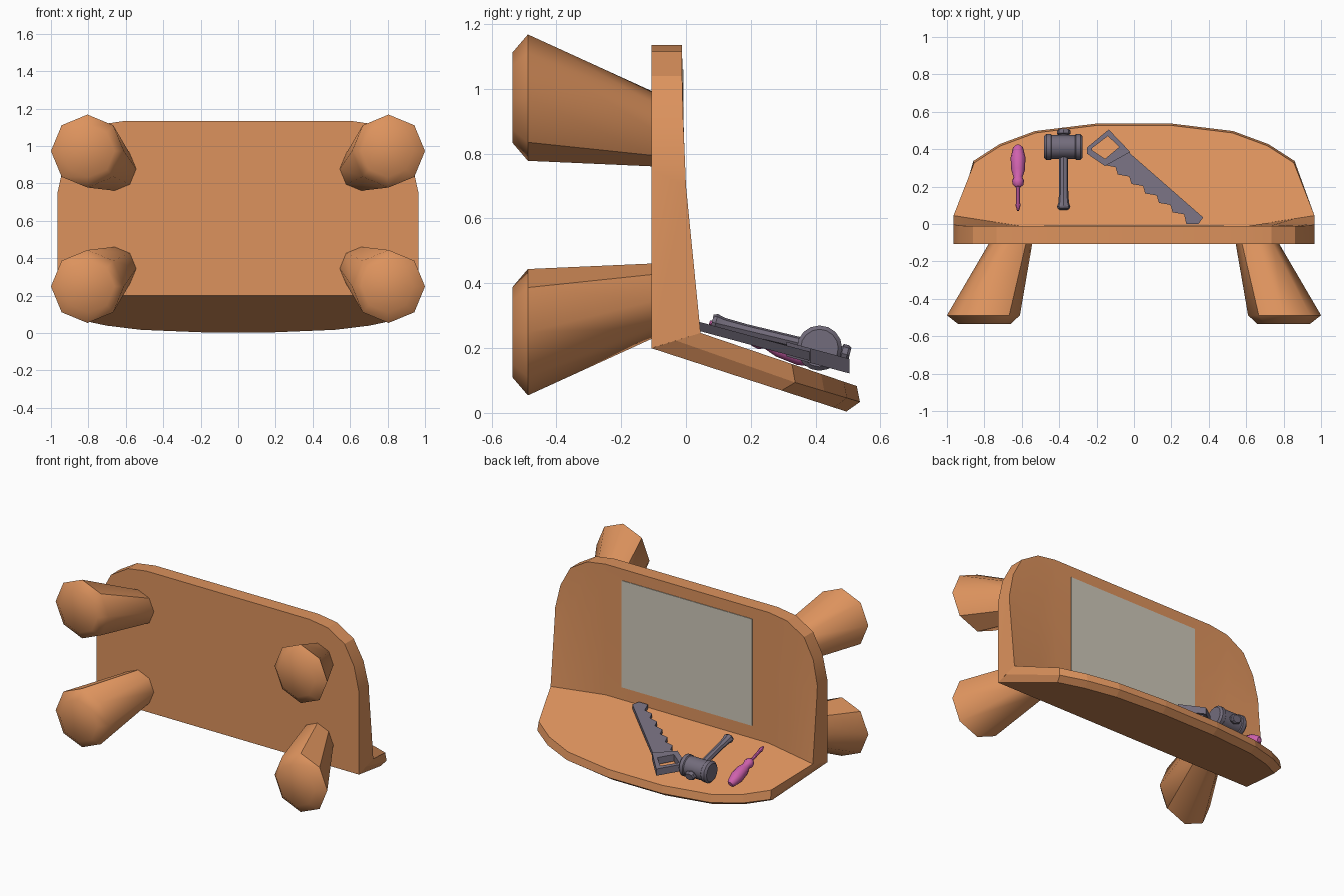
import bpy, bmesh, math
from mathutils import Vector

if "Cube" in bpy.data.objects:
    bpy.data.objects.remove(bpy.data.objects["Cube"])


def material(name, rgb):
    m = bpy.data.materials.new(name)
    m.diffuse_color = (*rgb, 1)
    m.use_nodes = True
    m.node_tree.nodes["Principled BSDF"].inputs["Base Color"].default_value = m.diffuse_color
    return m


WOOD = material("wood", (0.72, 0.29, 0.11))
STEEL = material("steel", (0.17, 0.15, 0.20))
PINK = material("pink", (0.62, 0.12, 0.42))
PANE = material("pane", (0.62, 0.58, 0.49))


def finish(name, bm, mat, smooth=None):
    bmesh.ops.remove_doubles(bm, verts=bm.verts, dist=1e-5)
    bmesh.ops.recalc_face_normals(bm, faces=bm.faces)
    me = bpy.data.meshes.new(name)
    bm.to_mesh(me)
    bm.free()
    ob = bpy.data.objects.new(name, me)
    bpy.context.collection.objects.link(ob)
    me.materials.append(mat)
    if smooth:
        bpy.ops.object.select_all(action='DESELECT')
        ob.select_set(True)
        bpy.context.view_layer.objects.active = ob
        bpy.ops.object.shade_smooth_by_angle(angle=math.radians(smooth))
    return ob


def loft(name, rings, mat, smooth=None):
    """Closed rings of equal length joined and capped."""
    bm = bmesh.new()
    vs = [[bm.verts.new(p) for p in r] for r in rings]
    n = len(vs[0])
    for a, b in zip(vs, vs[1:]):
        for i in range(n):
            j = (i + 1) % n
            bm.faces.new((a[i], a[j], b[j], b[i]))
    bm.faces.new(vs[0])
    bm.faces.new(vs[-1])
    return finish(name, bm, mat, smooth)


def lathe(name, start, axis, profile, sides, mat, smooth=None, squash=1):
    """Profile of (distance along axis, radius) turned around the axis."""
    a = Vector(axis).normalized()
    u = Vector((1, 0, 0)) if abs(a.x) < 0.9 else Vector((0, 1, 0))
    u = (u - a * u.dot(a)).normalized()
    w = a.cross(u)
    ang = [2 * math.pi * i / sides for i in range(sides)]
    rings = [[Vector(start) + a * d + (u * math.cos(t) + w * math.sin(t) * squash) * r
              for t in ang] for d, r in profile]
    return loft(name, rings, mat, smooth)


def mirrored(half):
    """Right half of an outline, followed by its left half."""
    return half + [(-x, y) for x, y in reversed(half)]


# Upright panel, with its lower side edges flaring forward
BACK, FRONT = -0.107, -0.012


def front_y(x, z):
    amount = 0.057 - 0.1 * (z - 0.25) if z < 0.7 else max(0, 0.012 - 0.04 * (z - 0.7))
    return FRONT + amount * max(0, (abs(x) - 0.6) / 0.365)


def shelf_top(y):
    return 0.262 - 0.34 * y


columns = mirrored([(0.965, 0.75), (0.93, 0.91), (0.86, 1.04), (0.735, 1.115), (0.6, 1.135)])
bm = bmesh.new()
cols, back_top, back_low = [], [], []
for x, top in columns:
    yb = front_y(x, 0.25)
    cols.append([bm.verts.new(p) for p in ((x, yb, shelf_top(yb)),
                 (x, front_y(x, 0.7), 0.7), (x, front_y(x, top), top))])
    back_top.append(bm.verts.new((x, BACK, top)))
    back_low.append(bm.verts.new((x, BACK, 0.2)))
for i in range(len(cols) - 1):
    a, b = cols[i], cols[i + 1]
    for k in (0, 1):
        bm.faces.new((a[k], b[k], b[k + 1], a[k + 1]))
    bm.faces.new((a[2], b[2], back_top[i + 1], back_top[i]))
    bm.faces.new((a[0], b[0], back_low[i + 1], back_low[i]))
    bm.faces.new((back_top[i], back_top[i + 1], back_low[i + 1], back_low[i]))
for i in (0, -1):
    bm.faces.new(cols[i] + [back_top[i], back_low[i]])
finish("upright_panel", bm, WOOD, 20)

# Sloping shelf: top, widest and lower outlines
edge = [(0.86, 0.34), (0.72, 0.43), (0.53, 0.50), (0.2, 0.54)]


def shelf_ring(grow, back_ys, height):
    half = [(0.965, back_ys[0])] + [(x * (1 + grow * 0.5), y + grow) for x, y in edge]
    back = [(x, y) for (x, _), y in zip(columns, back_ys)][1:-1]
    return [(x, y, height(y)) for x, y in mirrored(half) + back[::-1]]


inner = [front_y(x, 0.25) for x, _ in columns]
half_way = [(y + BACK) / 2 for y in inner]
top_ring = shelf_ring(-0.013, inner, shelf_top)
mid_ring = shelf_ring(-0.003, half_way, lambda y: 0.195 - 0.3 * y)
low_ring = shelf_ring(-0.045, [BACK] * len(columns), lambda y: 0.165 - 0.325 * y)
# keep the middle outline on the seam between shelf and panel
for i, (p, q) in enumerate(zip(top_ring, low_ring)):
    if i == 0 or i >= 9:
        mid_ring[i] = tuple((a + b) / 2 for a, b in zip(p, q))
loft("shelf", [top_ring, mid_ring, low_ring], WOOD)

# Pane on the upright panel
loft("pane", [[(x, y, z) for x, z in ((-0.48, 0.35), (0.48, 0.35), (0.48, 1.06), (-0.48, 1.06))]
              for y in (-0.02, -0.008)], PANE)

# Four splayed eight-sided legs
for sx, side in ((-1, "left"), (1, "right")):
    for sz, level in ((-1, "lower"), (1, "upper")):
        rings = []
        for y, cx, cz, r in ((-0.105, 0.66, 0.266, 0.116), (-0.488, 0.805, 0.362, 0.195),
                             (-0.535, 0.80, 0.362, 0.14)):
            rings.append([(sx * cx + r * math.cos(k * math.pi / 4), y,
                           0.611 + sz * cz + r * math.sin(k * math.pi / 4)) for k in range(8)])
        loft(f"{level}_{side}_leg", rings, WOOD, 46)

# Screwdriver
down = (0, -1, 0.34)
lathe("screwdriver_handle", (-0.62, 0.42, 0.162), down,
      [(0, 0.015), (0.012, 0.027), (0.07, 0.04), (0.14, 0.036), (0.18, 0.024),
       (0.2, 0.032), (0.222, 0.028), (0.235, 0.015)], 10, PINK, 40)
lathe("screwdriver_shaft", (-0.62, 0.2, 0.236), down,
      [(0, 0.01), (0.09, 0.01), (0.105, 0.014), (0.135, 0.006)], 8, PINK, 40)

# Mallet
lathe("mallet_head", (-0.48, 0.412, 0.2), (1, 0, 0),
      [(0, 0.058), (0.012, 0.07), (0.035, 0.07), (0.04, 0.064), (0.165, 0.064),
       (0.17, 0.07), (0.193, 0.07), (0.205, 0.058)], 16, STEEL, 30)
lathe("mallet_handle", (-0.376, 0.505, 0.178), (0, -1, 0.24),
      [(0, 0.03), (0.008, 0.037), (0.025, 0.037), (0.03, 0.026), (0.17, 0.024),
       (0.33, 0.024), (0.4, 0.028), (0.425, 0.036), (0.437, 0.03)], 8, STEEL, 30, 0.8)


# Saw, lying at the slope of the shelf
def slab(pts, lift, thick):
    return [[(x, y, 0.258 - 0.27 * y + h) for x, y in pts] for h in (lift, lift + thick)]


heel, toe, teeth = Vector((-0.16, 0.315)), Vector((0.28, 0.012)), 6
blade = [(-0.03, 0.385), (0.37, 0.035), (0.345, 0.0), (0.28, 0.0)]
step = (heel - toe) / teeth
for i in range(teeth):
    p = toe + step * i
    blade += [tuple(p + step * 0.35 + Vector((0.014, 0.022))), tuple(p + step)]
loft("saw_blade", slab(blade, 0.006, 0.028), STEEL)

outer = [(-0.135, 0.505), (-0.25, 0.41), (-0.25, 0.375), (-0.155, 0.31), (-0.02, 0.385)]
hole = [(-0.14, 0.47), (-0.225, 0.405), (-0.225, 0.395), (-0.155, 0.348), (-0.078, 0.412)]
o, h = slab(outer, 0, 0.045), slab(hole, 0, 0.045)
bm = bmesh.new()
loops = [[bm.verts.new(p) for p in r] for r in (o[0], o[1], h[1], h[0])]
for a, b in zip(loops, loops[1:] + loops[:1]):
    for i in range(5):
        j = (i + 1) % 5
        bm.faces.new((a[i], a[j], b[j], b[i]))
finish("saw_handle", bm, STEEL)
